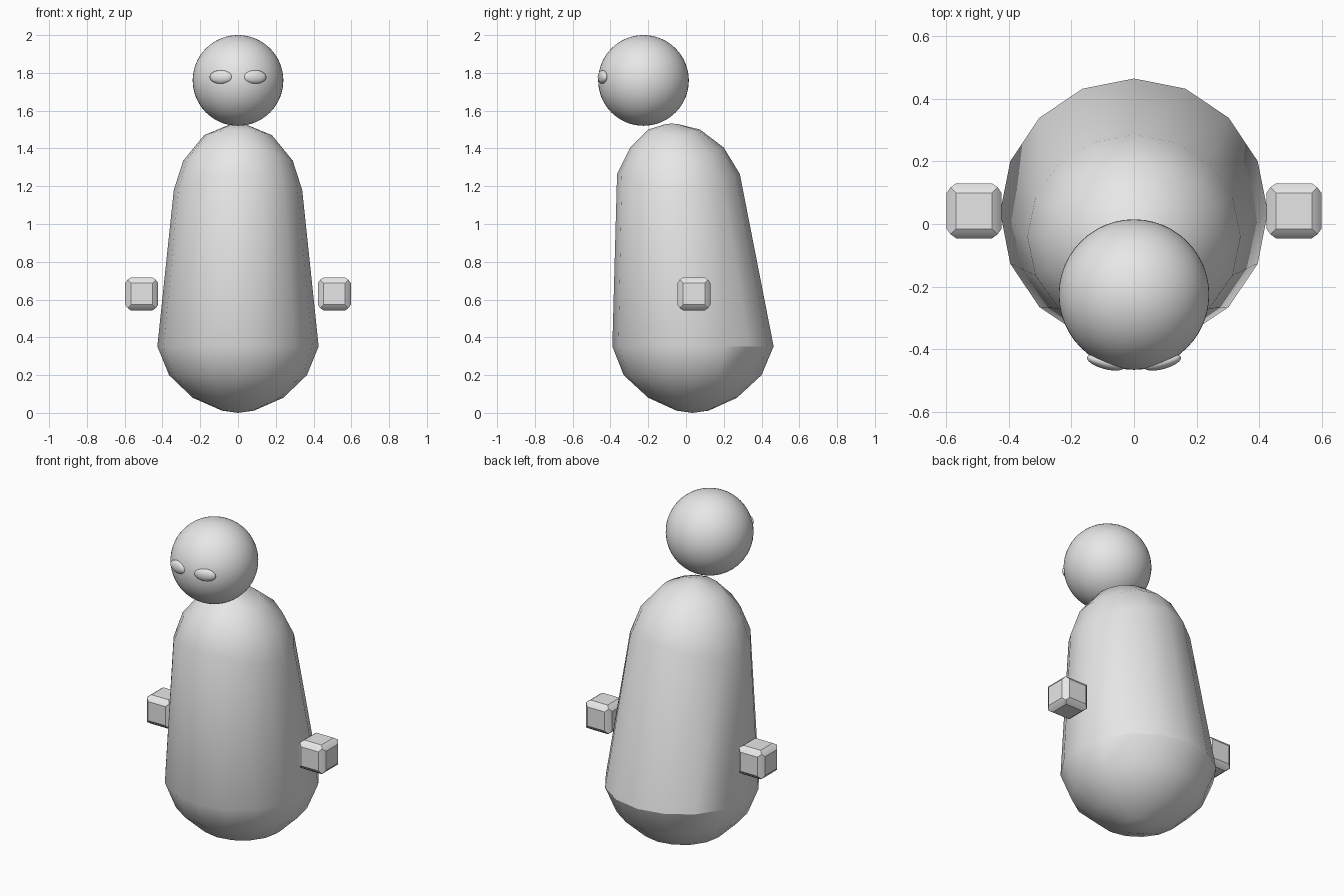
import bpy, bmesh, math
from mathutils import Matrix, Vector

if "Cube" in bpy.data.objects:
    bpy.data.objects.remove(bpy.data.objects["Cube"])

grey = bpy.data.materials.new("light grey")
grey.diffuse_color = (0.8, 0.8, 0.8, 1)
grey.use_nodes = True
grey.node_tree.nodes["Principled BSDF"].inputs["Base Color"].default_value = grey.diffuse_color


def finish(name, bm, angle=30):
    bmesh.ops.recalc_face_normals(bm, faces=bm.faces)
    mesh = bpy.data.meshes.new(name)
    bm.to_mesh(mesh)
    bm.free()
    mesh.materials.append(grey)
    ob = bpy.data.objects.new(name, mesh)
    bpy.context.collection.objects.link(ob)
    bpy.ops.object.select_all(action='DESELECT')
    ob.select_set(True)
    bpy.context.view_layer.objects.active = ob
    bpy.ops.object.shade_smooth_by_angle(angle=math.radians(angle))
    return ob


# Body: 16-sided loft; each ring is (centre y, x radius, y radius, z at sides, extra z at front/back)
SIDES = 16
rings = [
    (0.035, 0.085, 0.085, 0.012, 0),
    (0.035, 0.24, 0.235, 0.08, 0),
    (0.035, 0.365, 0.365, 0.20, 0),
    (0.037, 0.427, 0.427, 0.352, 0),
    (-0.04, 0.34, 0.325, 1.18, 0.085),
    (-0.048, 0.29, 0.2475, 1.335, 0.07),
    (-0.063, 0.18, 0.1375, 1.47, 0.03),
    (-0.075, 0.04, 0.035, 1.528, 0),
]
bm = bmesh.new()
loops = []
for cy, rx, ry, z, lift in rings:
    loop = []
    for i in range(SIDES):
        a = 2 * math.pi * i / SIDES
        s = math.sin(a)
        loop.append(bm.verts.new((rx * math.cos(a), cy + ry * s, z + lift * s * s)))
    loops.append(loop)
for lo, hi in zip(loops, loops[1:]):
    for i in range(SIDES):
        j = (i + 1) % SIDES
        bm.faces.new((lo[i], lo[j], hi[j], hi[i]))
for loop, tip in ((loops[0], (0, 0.035, 0)), (loops[-1], (0, -0.075, 1.532))):
    v = bm.verts.new(tip)
    for i in range(SIDES):
        bm.faces.new((loop[i], loop[(i + 1) % SIDES], v))
finish("body", bm)

# Head
HEAD = Vector((0, -0.225, 1.76))
bm = bmesh.new()
bmesh.ops.create_uvsphere(bm, u_segments=48, v_segments=32, radius=0.24,
                          matrix=Matrix.Translation(HEAD))
finish("head", bm)

for side, label in ((-1, "left"), (1, "right")):
    # Closed eyelids: shallow ellipsoids following the head surface
    bm = bmesh.new()
    mat = (Matrix.Translation((side * 0.09, -0.441, 1.778))
           @ Matrix.Rotation(side * math.radians(15), 4, 'Z')
           @ Matrix.Diagonal((0.062, 0.022, 0.036, 1)))
    bmesh.ops.create_uvsphere(bm, u_segments=24, v_segments=16, radius=1, matrix=mat)
    finish(label + "_eyelid", bm, 60)

    # Hands: cubes with pillowed faces
    bm = bmesh.new()
    bmesh.ops.create_cube(bm, size=0.15)
    bmesh.ops.inset_individual(bm, faces=bm.faces[:], thickness=0.025, depth=0.0125)
    bmesh.ops.translate(bm, verts=bm.verts, vec=(side * 0.51, 0.042, 0.63))
    finish(label + "_hand", bm)
